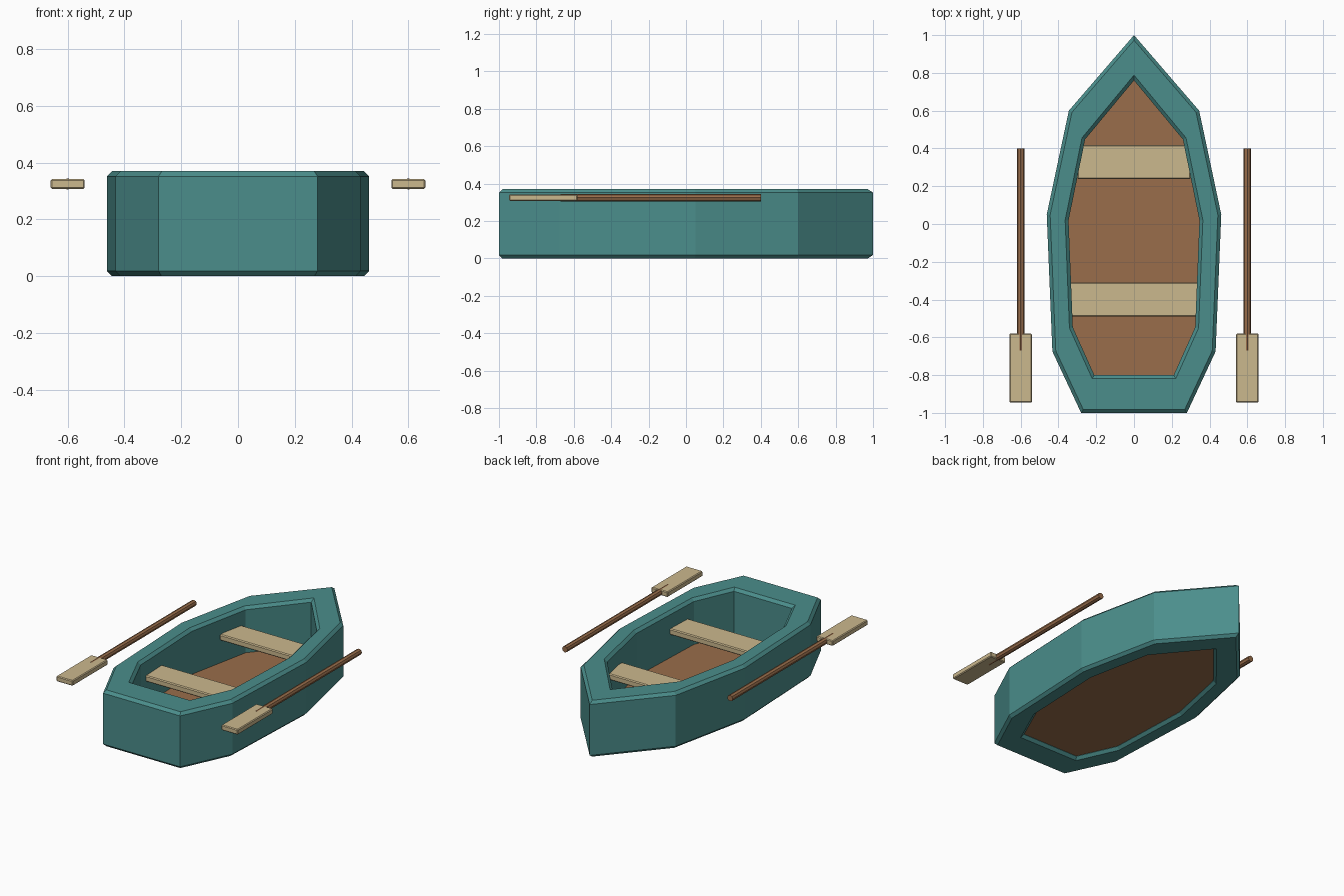
import bpy, bmesh
from math import pi

if "Cube" in bpy.data.objects:
    bpy.data.objects.remove(bpy.data.objects["Cube"])


def material(name, color):
    m = bpy.data.materials.new(name)
    m.diffuse_color = (*color, 1)
    m.use_nodes = True
    m.node_tree.nodes["Principled BSDF"].inputs["Base Color"].default_value = m.diffuse_color
    return m


TEAL = material("teal_paint", (0.07, 0.27, 0.26))
BROWN = material("brown_wood", (0.32, 0.155, 0.07))
PALE = material("pale_wood", (0.60, 0.48, 0.27))


def finish(name, bm, mat):
    bmesh.ops.recalc_face_normals(bm, faces=bm.faces)
    me = bpy.data.meshes.new(name)
    bm.to_mesh(me)
    bm.free()
    me.materials.append(mat)
    ob = bpy.data.objects.new(name, me)
    bpy.context.collection.objects.link(ob)
    return ob


def box(name, size, loc, mat, bevel):
    bm = bmesh.new()
    bmesh.ops.create_cube(bm, size=1)
    bmesh.ops.scale(bm, vec=size, verts=bm.verts)
    bmesh.ops.translate(bm, vec=loc, verts=bm.verts)
    bmesh.ops.bevel(bm, geom=bm.edges[:], offset=bevel, segments=1, affect='EDGES')
    return finish(name, bm, mat)


# Boat outline: one side from bow to stern, then mirrored
side = [(0.345, 0.6), (0.462, 0.05), (0.432, -0.675), (0.28, -1.0)]
outer = [(0, 1.0)] + side + [(-x, y) for x, y in reversed(side)]
inner = [(x * 0.75, y * 0.78 - 0.02) for x, y in outer]
HEIGHT = 0.37
FLOOR_LOW, FLOOR_TOP = 0.02, 0.07

# Hull: thick ring wall with bevelled rims
bm = bmesh.new()
rings = [[bm.verts.new((x, y, z)) for x, y in pts]
         for pts, z in ((outer, 0), (outer, HEIGHT), (inner, HEIGHT), (inner, 0))]
n = len(outer)
for k in range(4):
    a, b = rings[k], rings[(k + 1) % 4]
    for i in range(n):
        j = (i + 1) % n
        bm.faces.new((a[i], a[j], b[j], b[i]))
rims = [bm.edges.get((r[i], r[(i + 1) % n])) for r in rings for i in range(n)]
bmesh.ops.recalc_face_normals(bm, faces=bm.faces)
bmesh.ops.bevel(bm, geom=rims, offset=0.018, segments=1, affect='EDGES')
finish("hull", bm, TEAL)

# Floor: slab reaching slightly into the hull wall
bm = bmesh.new()
base = bm.faces.new([bm.verts.new((x * 1.02, y * 1.02, FLOOR_LOW)) for x, y in inner])
ext = bmesh.ops.extrude_face_region(bm, geom=[base], use_keep_orig=True)
top = [v for v in ext["geom"] if isinstance(v, bmesh.types.BMVert)]
bmesh.ops.translate(bm, vec=(0, 0, FLOOR_TOP - FLOOR_LOW), verts=top)
finish("floor", bm, BROWN)

# Seats: planks let into the hull sides
box("bow_seat", (0.60, 0.18, 0.04), (0, 0.328, 0.24), PALE, 0.006)
box("stern_seat", (0.70, 0.18, 0.04), (0, -0.40, 0.24), PALE, 0.006)

# Oars: eight-sided shaft and flat blade on each side
for label, s in (("left", -1), ("right", 1)):
    bpy.ops.mesh.primitive_cylinder_add(vertices=8, radius=0.02, depth=1.07,
                                        location=(s * 0.6, -0.135, 0.325),
                                        rotation=(pi / 2, 0, 0))
    shaft = bpy.context.object
    shaft.name = label + "_oar_shaft"
    shaft.data.materials.append(BROWN)
    box(label + "_oar_blade", (0.12, 0.365, 0.035), (s * 0.6, -0.763, 0.325), PALE, 0.005)
